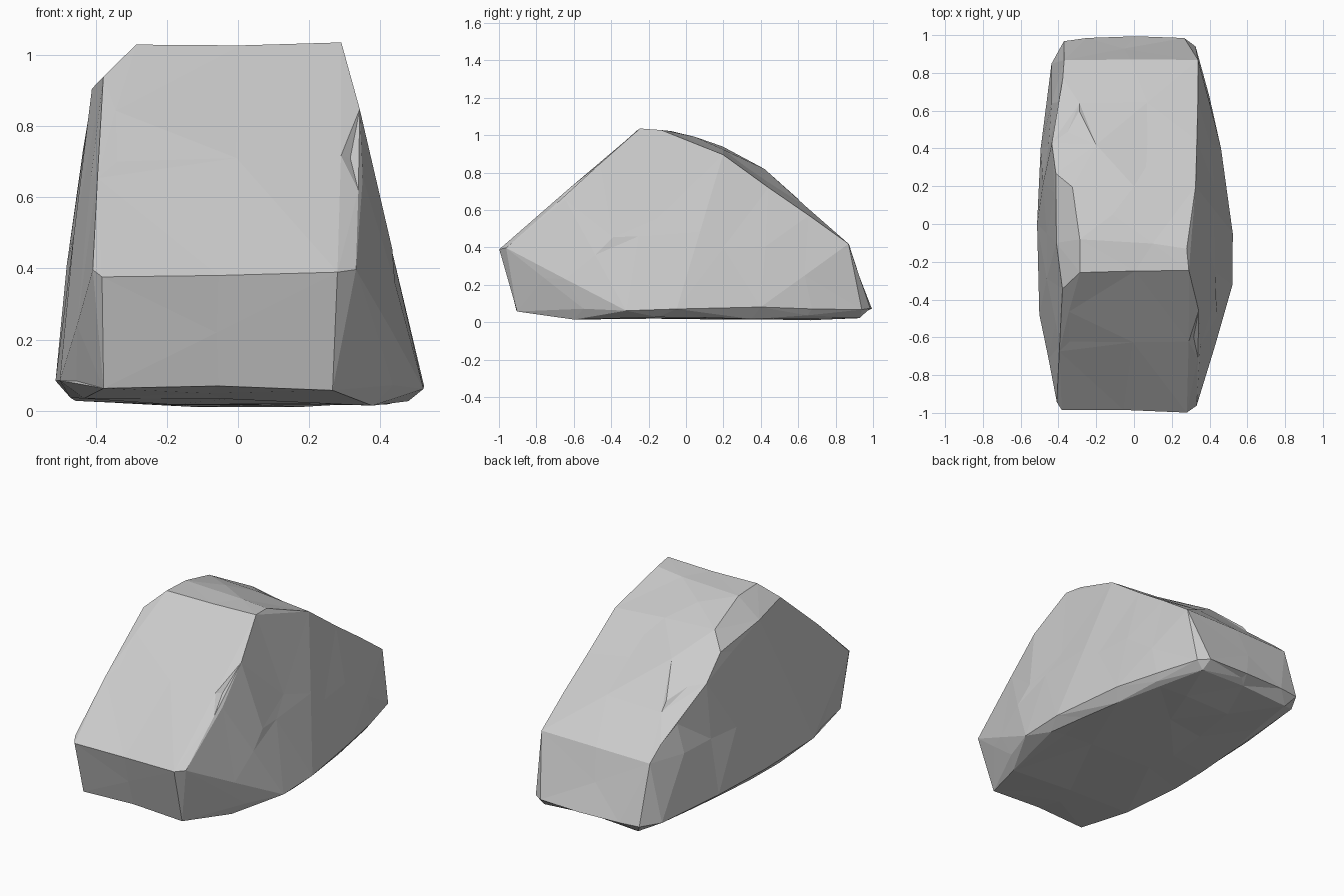
import bpy, bmesh, random
random.seed(4)

# Contour rings of the boulder (x, y, z), from the ground up
underside = [(0.38, -0.60, 0.01), (0.48, -0.15, 0.025), (0.42, 0.35, 0.01),
             (0.28, 0.93, 0.02), (-0.33, 0.92, 0.02), (-0.44, 0.30, 0.02),
             (-0.48, -0.20, 0.02), (-0.44, -0.58, 0.02), (0.07, 0.40, 0.00)]

rim = [(-0.38, -0.91, 0.06), (0.27, -0.91, 0.05), (0.44, -0.55, 0.07),
       (0.525, -0.32, 0.06), (0.525, -0.05, 0.07), (0.465, 0.40, 0.08),
       (0.34, 0.95, 0.06), (0.27, 1.00, 0.07), (-0.25, 1.00, 0.07),
       (-0.38, 0.98, 0.07), (-0.44, 0.85, 0.07), (-0.50, 0.40, 0.08),
       (-0.525, 0.00, 0.08), (-0.515, -0.48, 0.08), (-0.47, -0.63, 0.08)]

shoulder = [(-0.39, -1.00, 0.38), (0.28, -1.00, 0.39), (0.34, -0.97, 0.40),
            (-0.42, -0.95, 0.40), (0.36, -0.65, 0.66), (0.345, -0.46, 0.85),
            (-0.40, -0.68, 0.66), (0.34, 0.87, 0.42), (-0.38, 0.88, 0.42),
            (0.335, 0.62, 0.60), (-0.38, 0.78, 0.50), (-0.44, 0.43, 0.74),
            (0.345, 0.45, 0.73)]

crown = [(-0.29, -0.26, 1.04), (0.30, -0.25, 1.05), (-0.39, -0.35, 0.95),
         (-0.42, -0.10, 0.91), (-0.29, -0.08, 1.03), (-0.33, 0.20, 0.95),
         (-0.42, 0.27, 0.86), (0.28, -0.13, 1.03), (0.33, 0.20, 0.90),
         (0.10, -0.10, 1.04), (-0.20, 0.42, 0.82)]

# Wrap the rings in a convex skin
bm = bmesh.new()
for co in underside + rim + shoulder + crown:
    bm.verts.new(co)
bmesh.ops.convex_hull(bm, input=bm.verts[:])
loose = [v for v in bm.verts if not v.link_faces]
bmesh.ops.delete(bm, geom=loose, context='VERTS')
bmesh.ops.recalc_face_normals(bm, faces=bm.faces[:])

# Break the broad sides into irregular, slightly chipped facets
corners = set(bm.verts)
long_edges = [e for e in bm.edges if e.calc_length() > 0.5]
bmesh.ops.subdivide_edges(bm, edges=long_edges, cuts=1)
bmesh.ops.triangulate(bm, faces=bm.faces[:])
flat_edges = [e for e in bm.edges if e.calc_face_angle(0) < 0.12]
bmesh.ops.beautify_fill(bm, faces=bm.faces[:], edges=flat_edges)
bm.normal_update()
for v in bm.verts:
    if v not in corners:
        v.co -= v.normal * random.uniform(0.0, 0.02)
bmesh.ops.recalc_face_normals(bm, faces=bm.faces[:])

mesh = bpy.data.meshes.new("boulder")
bm.to_mesh(mesh)
bm.free()
boulder = bpy.data.objects.new("boulder", mesh)
bpy.context.collection.objects.link(boulder)
